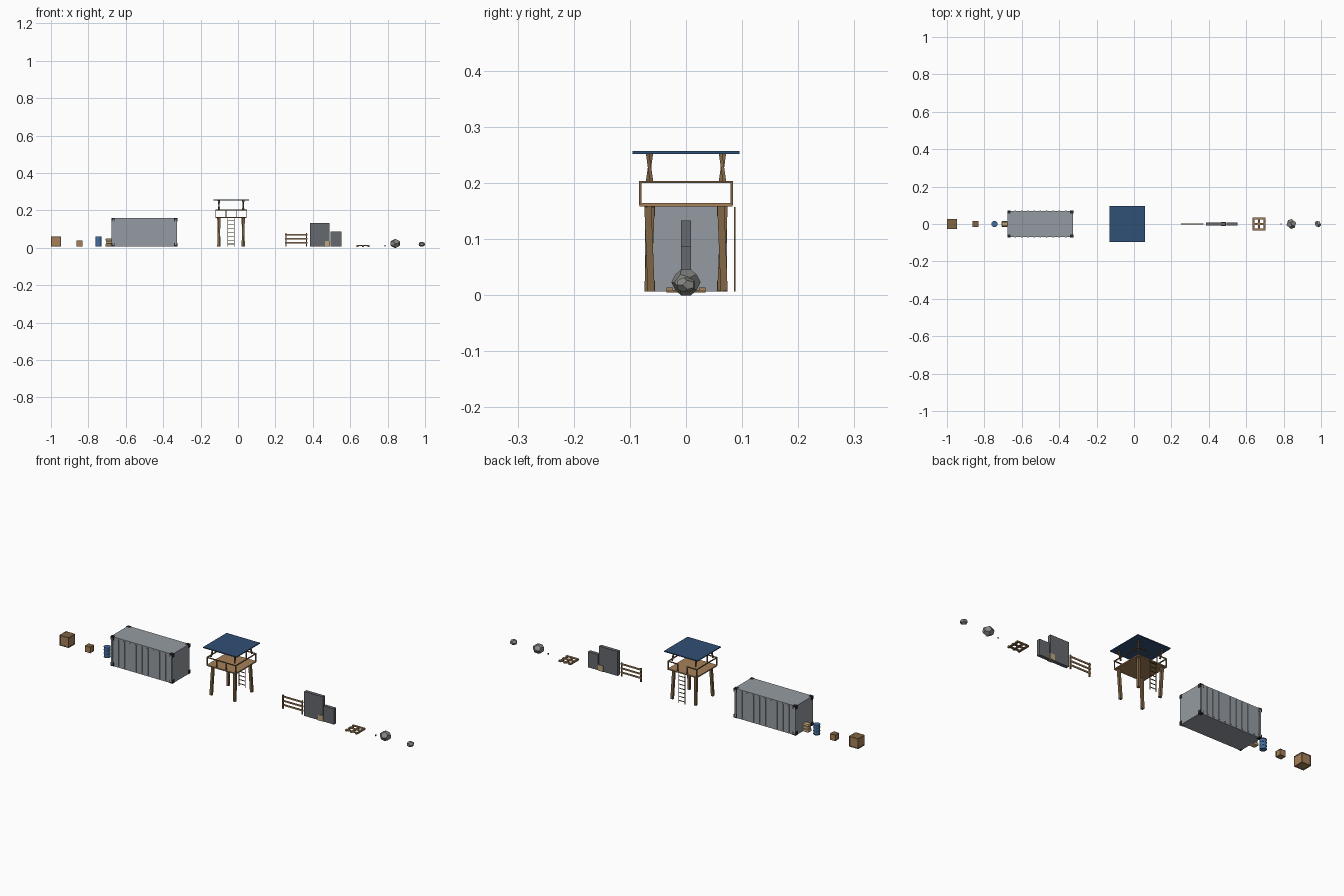
import bpy, bmesh, math
from mathutils import Vector, Matrix

if "Cube" in bpy.data.objects:
    bpy.data.objects.remove(bpy.data.objects["Cube"])

def mat(name, r, g, b):
    m = bpy.data.materials.new(name)
    m.diffuse_color = (r, g, b, 1)
    m.use_nodes = True
    m.node_tree.nodes["Principled BSDF"].inputs["Base Color"].default_value = m.diffuse_color
    return m

DARK = mat("dark_wood", 0.22, 0.13, 0.06)
WOOD = mat("light_wood", 0.38, 0.22, 0.10)
STEEL = mat("grey_steel", 0.30, 0.33, 0.36)
BLACK = mat("black_steel", 0.02, 0.02, 0.025)
NAVY = mat("navy_roof", 0.03, 0.08, 0.18)
BLUE = mat("blue_paint", 0.06, 0.16, 0.34)
TAN = mat("sand_cloth", 0.52, 0.38, 0.20)
CONC = mat("concrete", 0.13, 0.14, 0.155)
ROCK = mat("stone", 0.24, 0.24, 0.23)
G = 0.007  # ground level of the props

def finish(name, bm, m):
    bmesh.ops.recalc_face_normals(bm, faces=bm.faces)
    me = bpy.data.meshes.new(name)
    bm.to_mesh(me)
    bm.free()
    me.materials.append(m)
    ob = bpy.data.objects.new(name, me)
    bpy.context.collection.objects.link(ob)
    return ob

def box(bm, c, s):
    bmesh.ops.create_cube(bm, size=1, matrix=Matrix.Translation(c) @ Matrix.Diagonal((*s, 1)))

def boxes(name, items, m):
    bm = bmesh.new()
    for c, s in items:
        box(bm, c, s)
    return finish(name, bm, m)

def beam(bm, a, b, w):
    a, b = Vector(a), Vector(b)
    d = b - a
    bmesh.ops.create_cube(bm, size=1, matrix=Matrix.Translation((a + b) / 2)
                          @ Vector((0, 0, 1)).rotation_difference(d).to_matrix().to_4x4()
                          @ Matrix.Diagonal((w, w, d.length, 1)))

SIGNS = [(-1, -1), (1, -1), (1, 1), (-1, 1)]

# wooden crates: panel core, edge beams and lid
def crate(name, x, s):
    z, t = G + s / 2, s * 0.09
    h = (s - t) / 2
    boxes(name + "_panels", [((x, 0, z), (s * 0.95,) * 3)], WOOD)
    items = []
    for i, j in SIGNS:
        items += [((x, i * h, z + j * h), (s, t, t)), ((x + i * h, 0, z + j * h), (t, s, t)),
                  ((x + i * h, j * h, z), (t, t, s))]
    items.append(((x, 0, z + h), (s * 0.98, s * 0.98, t * 0.9)))
    boxes(name + "_frame", items, DARK)

crate("large_crate", -0.974, 0.053)
crate("small_crate", -0.847, 0.031)

# barrel with rims and hoops
bm = bmesh.new()
def drum(bm, x, z0, z1, r, n=12):
    bmesh.ops.create_cone(bm, cap_ends=True, segments=n, radius1=r, radius2=r, depth=z1 - z0,
                          matrix=Matrix.Translation((x, 0, (z0 + z1) / 2)))
drum(bm, -0.746, G, 0.059, 0.0155)
for z in (G, 0.023, 0.041, 0.0565):
    drum(bm, -0.746, z, z + 0.003, 0.0167)
finish("barrel", bm, BLUE)

# stacked sandbags
for i, (x, z) in enumerate([(-0.692, 0.014), (-0.689, 0.028), (-0.691, 0.042)]):
    bag = boxes(f"sandbag_{i + 1}", [((0, 0, 0), (0.034, 0.03 - 0.003 * i, 0.0145))], TAN)
    bag.location = (x, 0, z)
    bev = bag.modifiers.new("soft_edges", 'BEVEL')
    bev.width, bev.segments = 0.005, 2

# shipping container: body, corrugation ribs, corner castings
cx, hx, hy, z0, z1 = -0.5, 0.175, 0.070, G, 0.158
boxes("container_body", [((cx, 0, (z0 + z1) / 2), (2 * hx, 2 * hy, z1 - z0))], STEEL)
boxes("container_ribs", [((cx + (i - 5) * 0.0335, s * hy, (z0 + z1) / 2), (0.008, 0.006, 0.138))
                         for i in range(11) for s in (-1, 1)], STEEL)
boxes("container_corners", [((cx + i * (hx - 0.007), j * (hy - 0.006), z), (0.018, 0.017, 0.018))
                            for i, j in SIGNS for z in (z0 + 0.009, z1 - 0.008)], BLACK)

# watchtower legs and roof posts, slightly twisted
tx, e, R = -0.037, 0.0815, 0.065
legs, posts = bmesh.new(), bmesh.new()
for i, j in SIGNS:
    def at(k, z):
        return (tx + i * R + j * k, j * R + i * k, z)
    beam(legs, at(0.003, G), at(-0.003, 0.158), 0.0125)
    beam(posts, at(0.0035, 0.203), at(-0.0035, 0.253), 0.006)
finish("tower_legs", legs, DARK)
finish("roof_posts", posts, DARK)
boxes("tower_floor", [((tx, 0, 0.161), (0.166, 0.166, 0.006))], WOOD)
boxes("tower_roof", [((tx, 0, 0.2545), (0.19, 0.191, 0.005))], NAVY)

# railing with a gap above the ladder
rail = [((tx + i * e, j * e, 0.182), (0.004, 0.004, 0.042)) for i, j in SIGNS]
rail += [((tx + s * 0.027, k * e, 0.182), (0.004, 0.004, 0.042)) for s in (-1, 1) for k in (-1, 1)]
rail += [((tx + s * e, 0, 0.202), (0.005, 0.167, 0.004)) for s in (-1, 1)]
rail += [((tx, -e, 0.202), (0.167, 0.005, 0.004))]
rail += [((tx + s * 0.054, e, 0.202), (0.058, 0.005, 0.004)) for s in (-1, 1)]
boxes("tower_railing", rail, DARK)

# ladder on the back
lad = [((tx + s * 0.0175, 0.087, 0.082), (0.003, 0.003, 0.15)) for s in (-1, 1)]
lad += [((tx, 0.087, 0.02 + i * 0.021), (0.036, 0.003, 0.003)) for i in range(7)]
boxes("ladder", lad, DARK)

# fence
boxes("fence_posts", [((x, 0, 0.0425), (0.006, 0.006, 0.071)) for x in (0.257, 0.366)], DARK)
boxes("fence_rails", [((0.3115, 0, z), (0.121, 0.004, 0.008)) for z in (0.027, 0.048, 0.07)], WOOD)

# broken wall with a rubble block
boxes("wall_tall_part", [((0.437, 0, 0.07), (0.106, 0.0175, 0.126))], CONC)
boxes("wall_low_part", [((0.524, 0, 0.0475), (0.058, 0.0175, 0.081))], CONC)
boxes("rubble_block", [((0.479, 0, 0.022), (0.028, 0.024, 0.03))], TAN)

# pallet
boxes("pallet_runners", [((0.6685 + i * 0.029, 0, 0.0072), (0.011, 0.069, 0.0044)) for i in (-1, 0, 1)], DARK)
boxes("pallet_slats", [((0.6685, i * 0.029, 0.0114), (0.069, 0.011, 0.0042)) for i in (-1, 0, 1)], WOOD)

# small can
bm = bmesh.new()
drum(bm, 0.785, G, 0.014, 0.003, 8)
finish("small_can", bm, BLACK)

# faceted rocks: hull of a dodecahedron
def rock(name, loc, size, turn):
    t = (1 + math.sqrt(5)) / 2
    pts = [(i, j, k) for i, j in SIGNS for k in (-1, 1)]
    for i, j in SIGNS:
        pts += [(0, i / t, j * t), (i / t, j * t, 0), (i * t, 0, j / t)]
    bm = bmesh.new()
    for p in pts:
        bm.verts.new(Matrix.Rotation(turn, 3, 'Z') @ Vector(p))
    bmesh.ops.convex_hull(bm, input=bm.verts)
    bmesh.ops.dissolve_limit(bm, angle_limit=0.05, verts=bm.verts, edges=bm.edges)
    for ax in range(3):  # fit to the wanted size
        top = max(v.co[ax] for v in bm.verts)
        for v in bm.verts:
            v.co[ax] = v.co[ax] / top * size[ax] / 2 + loc[ax]
    finish(name, bm, ROCK)

rock("large_rock", (0.841, 0, 0.023), (0.051, 0.052, 0.046), 0.3)
rock("small_rock", (0.983, 0, 0.0185), (0.034, 0.032, 0.026), 0.9)
